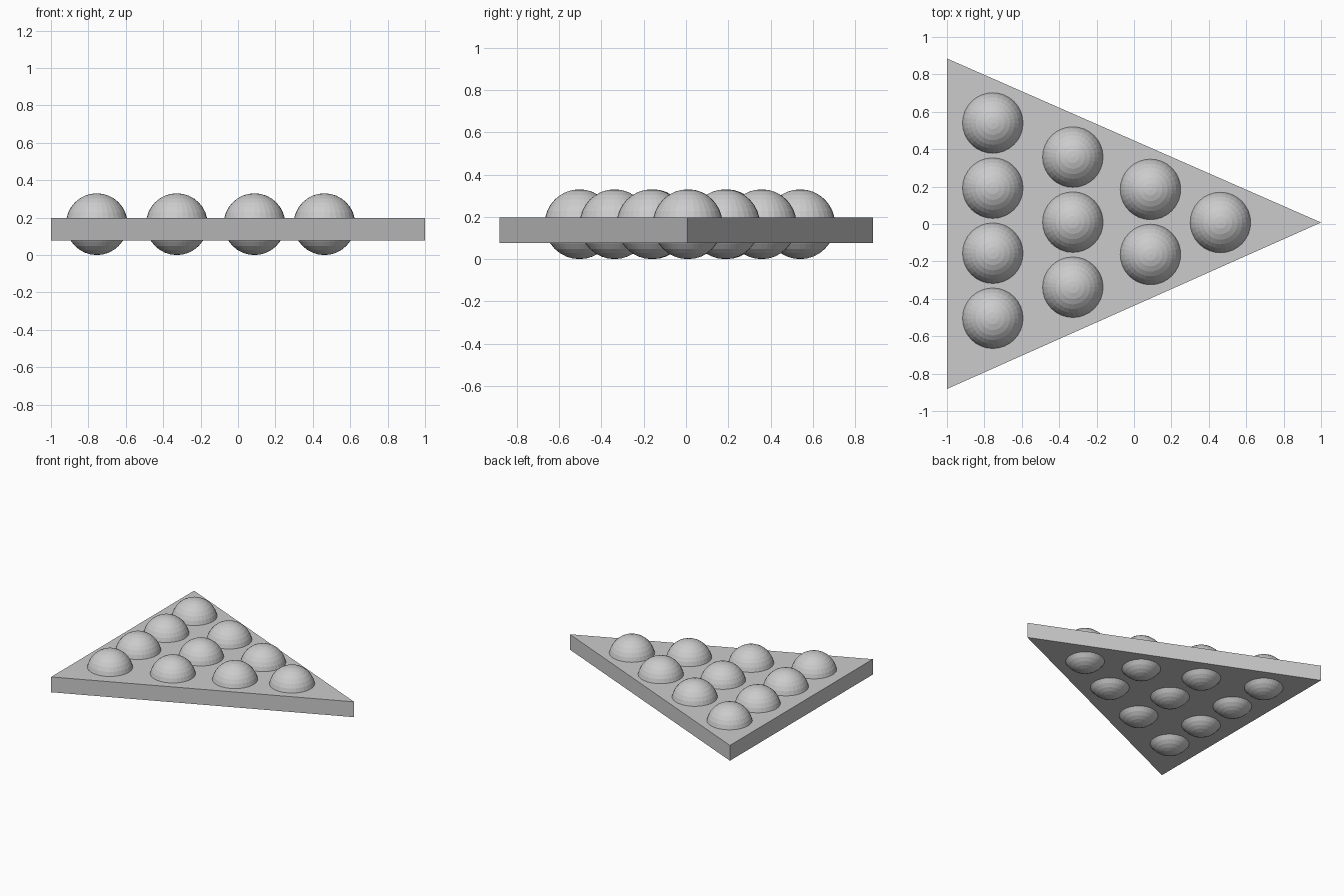
import bpy, bmesh

if "Cube" in bpy.data.objects:
    bpy.data.objects.remove(bpy.data.objects["Cube"])

# one flat grey for the whole model
grey = bpy.data.materials.new("plain grey")
grey.diffuse_color = (0.6, 0.6, 0.6, 1)
grey.use_nodes = True
grey.node_tree.nodes["Principled BSDF"].inputs["Base Color"].default_value = grey.diffuse_color


def add_part(name, bm):
    mesh = bpy.data.meshes.new(name)
    bmesh.ops.recalc_face_normals(bm, faces=bm.faces)
    bm.to_mesh(mesh)
    bm.free()
    mesh.materials.append(grey)
    obj = bpy.data.objects.new(name, mesh)
    bpy.context.collection.objects.link(obj)
    return obj


# triangular rack plate
Z_BOTTOM, Z_TOP = 0.077, 0.197
bm = bmesh.new()
corners = [(-1, 0.885), (-1, -0.882), (1, 0.008)]
base = bm.faces.new([bm.verts.new((x, y, Z_BOTTOM)) for x, y in corners])
ext = bmesh.ops.extrude_face_region(bm, geom=[base])
top = [g for g in ext["geom"] if isinstance(g, bmesh.types.BMVert)]
bmesh.ops.translate(bm, verts=top, vec=(0, 0, Z_TOP - Z_BOTTOM))
add_part("triangle_plate", bm)

# ten balls in rows of 4, 3, 2, 1, poking through both sides of the plate
RADIUS, SPACING = 0.165, 0.348
rows = [(-0.755, 0.018, 4), (-0.327, 0.010, 3), (0.088, 0.011, 2), (0.462, 0.008, 1)]
for r, (x, y_mid, count) in enumerate(rows):
    for i in range(count):
        bm = bmesh.new()
        bmesh.ops.create_uvsphere(bm, u_segments=32, v_segments=16, radius=RADIUS)
        ball = add_part(f"ball_row{r + 1}_{i + 1}", bm)
        ball.location = (x, y_mid + (i - (count - 1) / 2) * SPACING, RADIUS)
